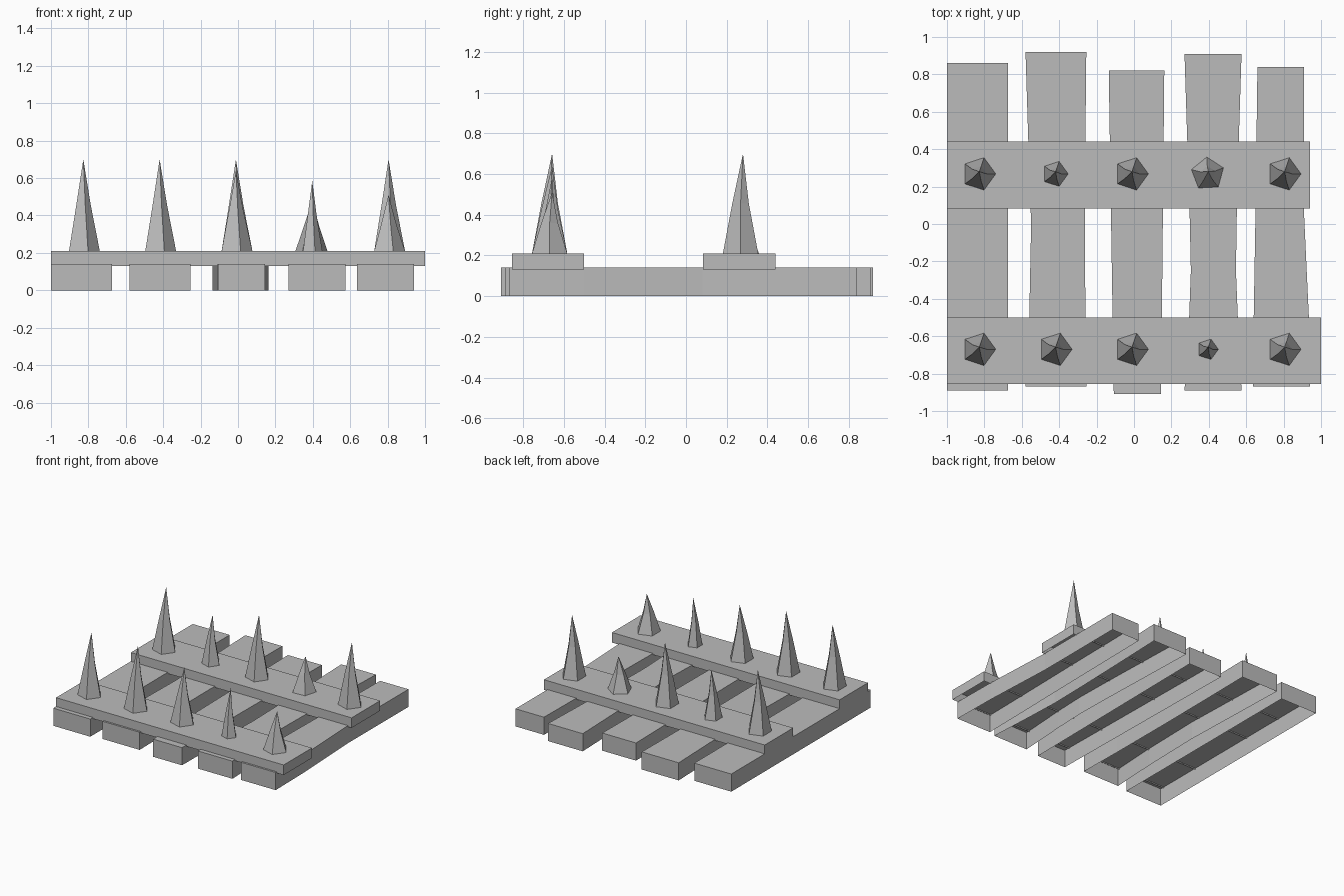
import bpy, bmesh
from math import cos, sin, radians, tau

if "Cube" in bpy.data.objects:
    bpy.data.objects.remove(bpy.data.objects["Cube"])

GREY = (0.5, 0.5, 0.5, 1)
mat = bpy.data.materials.new("plain_grey")
mat.use_nodes = True
mat.diffuse_color = GREY
mat.node_tree.nodes["Principled BSDF"].inputs["Base Color"].default_value = GREY


def finish(name, bm):
    bmesh.ops.recalc_face_normals(bm, faces=bm.faces)
    # Open shells: make sure the caps look upward
    if max(bm.faces, key=lambda f: f.calc_center_median().z).normal.z < 0:
        bmesh.ops.reverse_faces(bm, faces=bm.faces)
    mesh = bpy.data.meshes.new(name)
    bm.to_mesh(mesh)
    bm.free()
    mesh.materials.append(mat)
    bpy.context.collection.objects.link(bpy.data.objects.new(name, mesh))


def board(name, stations, z0, z1):
    """Open-bottomed board; stations are (y, left x, right x) from front to back."""
    bm = bmesh.new()
    rings = [[bm.verts.new(p) for p in ((a, y, z0), (a, y, z1), (b, y, z1), (b, y, z0))]
             for y, a, b in stations]
    for r, s in zip(rings, rings[1:]):
        for i in range(3):
            bm.faces.new((r[i], r[i + 1], s[i + 1], s[i]))
    bm.faces.new(rings[0])
    bm.faces.new(rings[-1])
    finish(name, bm)


def spike(name, x, y, base, radius, height, turn=0):
    """Five-sided spike with a slightly bent tip."""
    bm = bmesh.new()
    rings = []
    for r, z in ((radius, base), (radius * 0.47, base + height * 0.5)):
        angles = [radians(turn) + tau * i / 5 for i in range(5)]
        rings.append([bm.verts.new((x + r * cos(a), y + r * sin(a), z)) for a in angles])
    tip = bm.verts.new((x + 0.003, y + 0.012, base + height))
    low, mid = rings
    for i in range(5):
        j = (i + 1) % 5
        bm.faces.new((low[i], low[j], mid[j], mid[i]))
        bm.faces.new((mid[i], mid[j], tip))
    finish(name, bm)


# Long planks, some pinched or tapered
planks = [
    [(-0.89, -1, -0.675), (0.86, -1, -0.675)],
    [(-0.87, -0.58, -0.255), (-0.5, -0.56, -0.26), (0, -0.55, -0.262),
     (0.44, -0.565, -0.26), (0.92, -0.58, -0.255)],
    [(-0.91, -0.108, 0.145), (0.82, -0.135, 0.162)],
    [(-0.89, 0.27, 0.575), (-0.5, 0.295, 0.555), (-0.25, 0.304, 0.545),
     (0.08, 0.297, 0.55), (0.44, 0.285, 0.56), (0.91, 0.27, 0.575)],
    [(-0.87, 0.635, 0.94), (-0.5, 0.64, 0.935), (0.08, 0.65, 0.908), (0.84, 0.66, 0.91)],
]
for i, stations in enumerate(planks):
    board(f"plank_{i + 1}", stations, 0, 0.14)

# Cross beams and their rows of spikes: (radius, height, turn)
FULL = (0.091, 0.49, 0)
rows = {
    "front": (-0.855, -0.5, 1.0, -0.67,
              [FULL, FULL, (0.091, 0.43, 0), (0.057, 0.375, 0), (0.091, 0.3, 0)]),
    "back": (0.083, 0.44, 0.94, 0.268,
             [FULL, (0.07, 0.38, 0), FULL, (0.09, 0.27, 21), FULL]),
}
for side, (y0, y1, end, y, spikes) in rows.items():
    board(f"{side}_beam", [(y0, -1, end), (y1, -1, end)], 0.13, 0.21)
    for i, (radius, height, turn) in enumerate(spikes):
        spike(f"{side}_spike_{i + 1}", -0.83 + 0.408 * i, y, 0.21, radius, height, turn)
